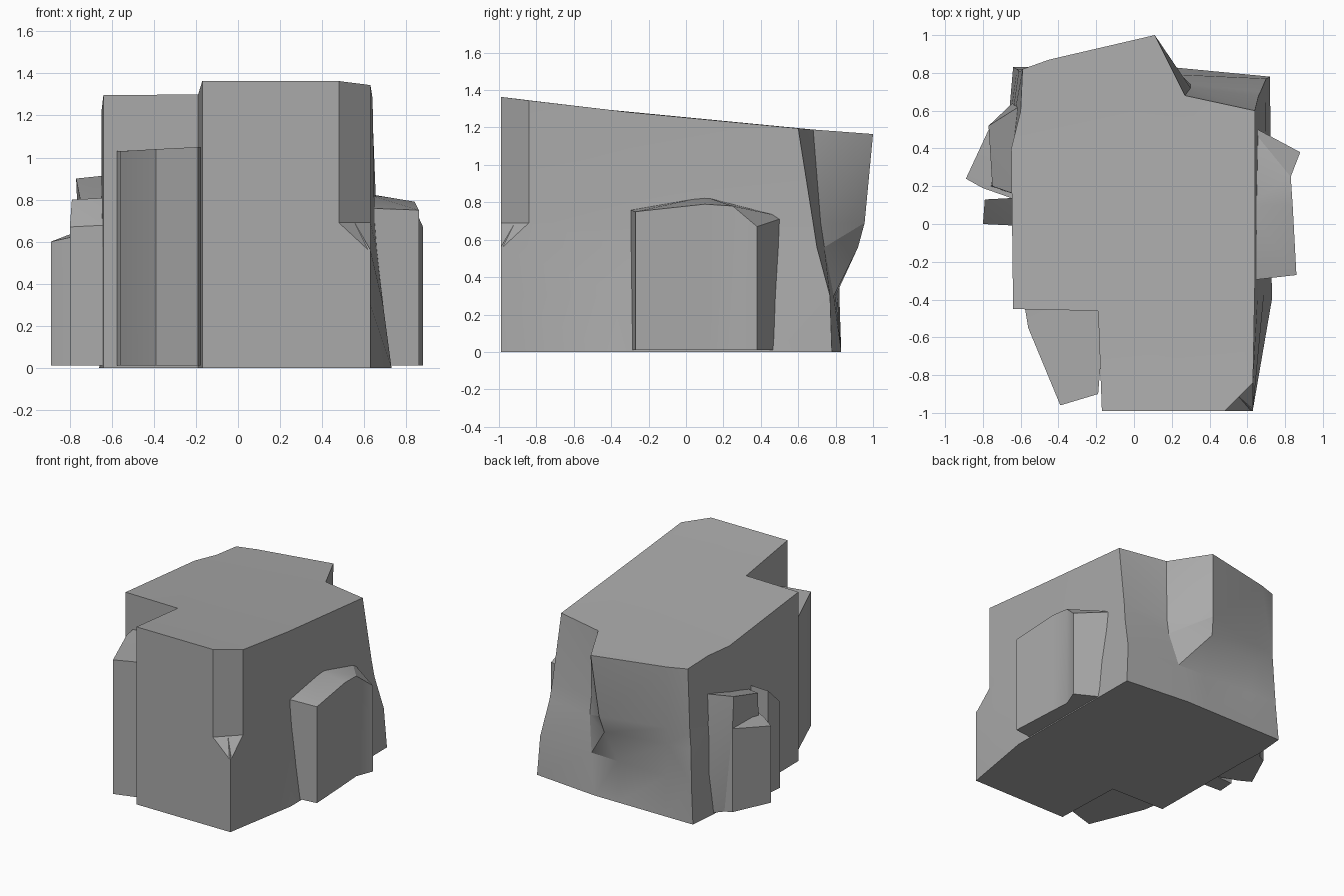
import bpy
import bmesh
import math

cube = bpy.data.objects.get("Cube")
if cube:
    bpy.data.objects.remove(cube, do_unlink=True)

stone = bpy.data.materials.new("grey stone")
stone.use_nodes = True
colour = (0.4, 0.4, 0.4, 1)
stone.diffuse_color = colour
stone.node_tree.nodes["Principled BSDF"].inputs["Base Color"].default_value = colour


def loft(name, rings):
    """Skin a stack of matching rings, listed anticlockwise from the bottom up."""
    bm = bmesh.new()
    loops = [[bm.verts.new(p) for p in ring] for ring in rings]
    n = len(loops[0])
    bm.faces.new(loops[0][::-1])
    bm.faces.new(loops[-1])
    for low, high in zip(loops, loops[1:]):
        for i in range(n):
            j = (i + 1) % n
            bm.faces.new((low[i], low[j], high[j], high[i]))
    bmesh.ops.triangulate(bm, faces=bm.faces[:])
    bmesh.ops.recalc_face_normals(bm, faces=bm.faces[:])
    mesh = bpy.data.meshes.new(name)
    bm.to_mesh(mesh)
    bm.free()
    mesh.materials.append(stone)
    obj = bpy.data.objects.new(name, mesh)
    bpy.context.collection.objects.link(obj)
    bpy.ops.object.select_all(action='DESELECT')
    obj.select_set(True)
    bpy.context.view_layer.objects.active = obj
    bpy.ops.object.shade_smooth_by_angle(angle=math.radians(25))
    return obj


def slab(name, top, flare=1.0):
    """Column with a tilted top; flare widens its foot."""
    foot = [(x * flare, y, 0.01) for x, y, z in top]
    return loft(name, [foot, top])


def top_height(y):
    return 1.25 - 0.1 * y + 0.015 * y * y


# Main boulder: front-left notch, chamfered front corner, overhanging rear spur
front_square = [(-0.17, -0.99), (0.62, -0.99), (0.63, -0.99), (0.63, -0.98)]
front_cut = [(-0.17, -0.99), (0.48, -0.99), (0.555, -0.915), (0.63, -0.84)]
left_side = [(-0.65, 0.4), (-0.64, -0.45), (-0.19, -0.46)]
levels = [
    (0.0, front_square, [(0.73, -0.4), (0.72, 0.78), (0.2, 0.83), (0.0, 0.83),
                         (-0.4, 0.83), (-0.64, 0.83), (-0.66, 0.6)]),
    (0.3, front_square, [(0.69, -0.35), (0.70, 0.77), (0.25, 0.79), (0.02, 0.80),
                         (-0.4, 0.81), (-0.62, 0.82), (-0.65, 0.6)]),
    (0.56, front_square, [(0.66, -0.3), (0.67, 0.70), (0.3, 0.74), (0.05, 0.92),
                          (-0.42, 0.83), (-0.61, 0.81), (-0.64, 0.6)]),
    (0.69, front_cut, [(0.65, -0.3), (0.66, 0.68), (0.3, 0.72), (0.07, 0.955),
                       (-0.43, 0.84), (-0.6, 0.81), (-0.63, 0.6)]),
    (None, front_cut, [(0.64, -0.3), (0.64, 0.6), (0.27, 0.68), (0.11, 1.0),
                       (-0.45, 0.87), (-0.59, 0.82), (-0.6, 0.6)]),
]
loft("main_boulder", [
    [(x, y, top_height(y) if z is None else z) for x, y in front + back + left_side]
    for z, front, back in levels])

# Tall slab filling the front notch
slab("front_slab", [(-0.58, -0.43, 1.03), (-0.56, -0.55, 1.03), (-0.39, -0.96, 1.04),
                    (-0.19, -0.9, 1.05), (-0.15, -0.43, 1.05)])

# Outcrop on the left flank
slab("left_outcrop", [(0.6, -0.3, 0.76), (0.86, -0.27, 0.75), (0.84, 0.1, 0.79),
                      (0.83, 0.25, 0.78), (0.88, 0.38, 0.67), (0.6, 0.53, 0.72),
                      (0.6, 0.1, 0.83)])

# Three stepped shards on the right flank
slab("right_front_shard", [(-0.6, -0.01, 0.68), (-0.6, 0.14, 0.81),
                           (-0.79, 0.13, 0.80), (-0.8, 0.0, 0.67)])
slab("right_outer_shard", [(-0.6, 0.12, 0.66), (-0.6, 0.6, 0.66), (-0.76, 0.52, 0.65),
                           (-0.89, 0.24, 0.60), (-0.8, 0.19, 0.62)])
loft("right_back_shard", [
    [(-0.58, 0.12, 0.01), (-0.58, 0.7, 0.01), (-0.73, 0.52, 0.01), (-0.78, 0.2, 0.01)],
    [(-0.58, 0.14, 0.78), (-0.58, 0.64, 0.92), (-0.77, 0.52, 0.90), (-0.75, 0.2, 0.80)]])
